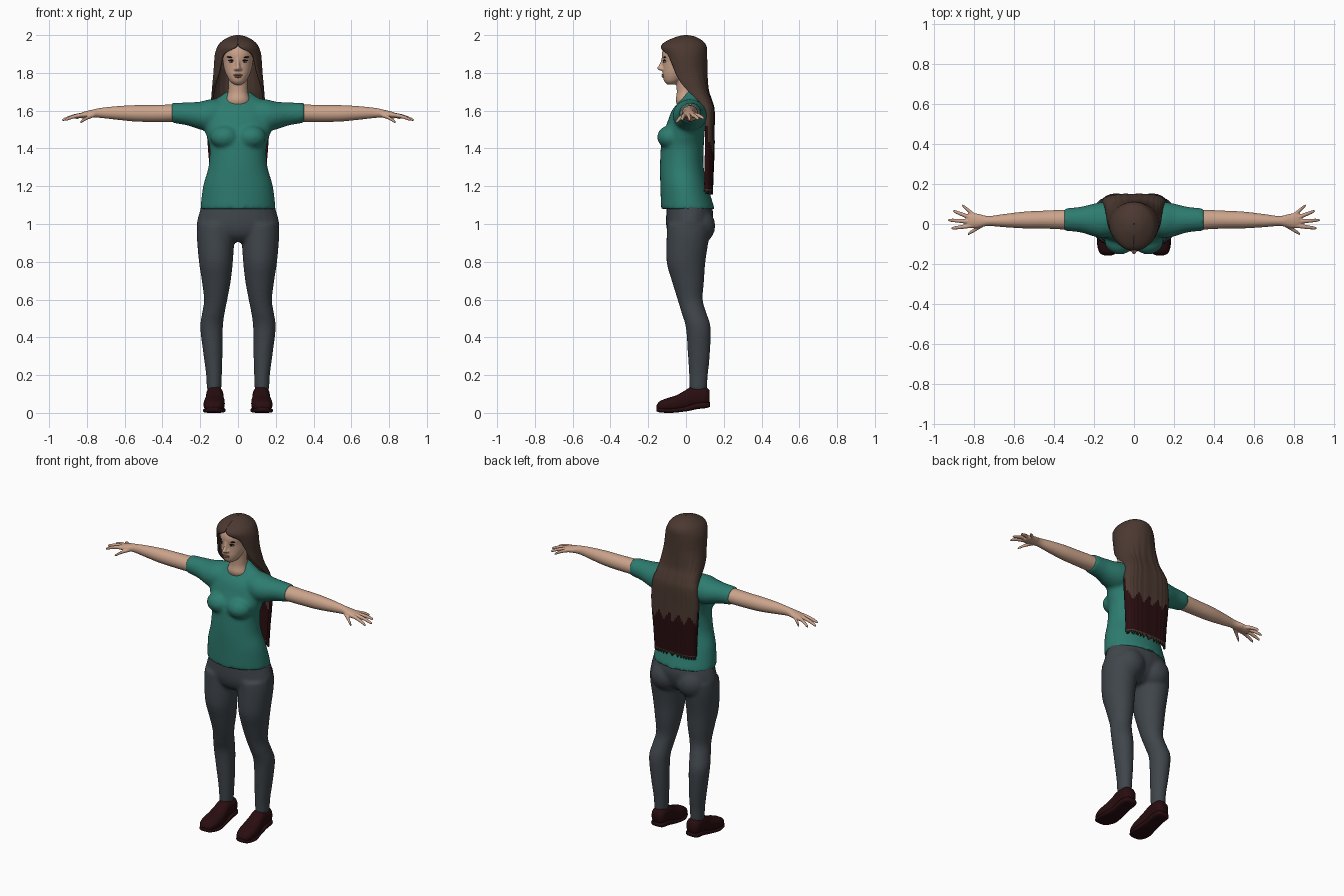
import bpy
import bmesh
from math import sin, cos, pi, radians, copysign
from mathutils import Matrix, Vector

cube = bpy.data.objects.get("Cube")
if cube:
    bpy.data.objects.remove(cube)


def material(name, red, green, blue):
    mat = bpy.data.materials.new(name)
    mat.use_nodes = True
    colour = (red, green, blue, 1)
    mat.diffuse_color = colour
    shader = next(n for n in mat.node_tree.nodes if n.type == 'BSDF_PRINCIPLED')
    shader.inputs["Base Color"].default_value = colour
    shader.inputs["Roughness"].default_value = 0.7
    return mat


SKIN = material("skin", 0.6, 0.37, 0.26)
SHIRT = material("teal cloth", 0.026, 0.2, 0.16)
PANTS = material("slate cloth", 0.05, 0.06, 0.07)
HAIR = material("brown hair", 0.07, 0.04, 0.03)
DARK = material("dark maroon", 0.022, 0.004, 0.005)
BLACK = material("eye black", 0.01, 0.008, 0.008)
WHITE = material("eye white", 0.55, 0.5, 0.47)
LIPS = material("lips", 0.38, 0.17, 0.13)


def smooth_rows(rows, steps=5):
    """Catmull-Rom interpolation between rows of numbers."""
    rows = [Vector(r) for r in rows]
    padded = [rows[0]] + rows + [rows[-1]]
    result = []
    for a, b, c, d in zip(padded, padded[1:], padded[2:], padded[3:]):
        for i in range(steps):
            t = i / steps
            result.append(b + (c - a) * t / 2 + (a * 2 - b * 5 + c * 4 - d) * t * t / 2
                          + (b * 3 - a - c * 3 + d) * t ** 3 / 2)
    return result + [rows[-1]]


def bend(value, power):
    return copysign(abs(value) ** power, value)


def bridge(bm, rings, closed):
    for low, high in zip(rings, rings[1:]):
        count = len(low)
        for i in range(count if closed else count - 1):
            j = (i + 1) % count
            bm.faces.new((low[i], low[j], high[j], high[i]))


def loft(bm, axis, rows, side=1, power=1.0, sides=24):
    """Rows hold: position along axis, two centre values, two radii."""
    rings = []
    for t, a, b, ra, rb in smooth_rows(rows):
        ring = []
        for i in range(sides):
            angle = 2 * pi * i / sides
            u = a + ra * bend(cos(angle), power)
            v = b + rb * bend(sin(angle), power)
            x, y, z = {'x': (t, u, v), 'y': (u, t, v), 'z': (u, v, t)}[axis]
            ring.append(bm.verts.new((x * side, y, z)))
        rings.append(ring)
    bridge(bm, rings, True)
    bm.faces.new(rings[0])
    bm.faces.new(rings[-1])


def blob(bm, centre, radii, tilt=0):
    matrix = (Matrix.Translation(centre) @ Matrix.Rotation(tilt, 4, 'Y')
              @ Matrix.Diagonal((*radii, 1)))
    bmesh.ops.create_uvsphere(bm, u_segments=20, v_segments=12, radius=1, matrix=matrix)


def finish(bm, name, mat, fuse=0, relax=6):
    """Turn the bmesh into an object; fuse welds overlapping volumes."""
    bmesh.ops.recalc_face_normals(bm, faces=bm.faces)
    mesh = bpy.data.meshes.new(name)
    bm.to_mesh(mesh)
    bm.free()
    obj = bpy.data.objects.new(name, mesh)
    bpy.context.scene.collection.objects.link(obj)
    mesh.materials.append(mat)
    mesh.shade_smooth()
    if fuse:
        remesh = obj.modifiers.new("fuse", 'REMESH')
        remesh.mode = 'VOXEL'
        remesh.voxel_size = fuse
        remesh.use_smooth_shade = True
        soften = obj.modifiers.new("soften", 'SMOOTH')
        soften.factor = 0.5
        soften.iterations = relax
    return obj


# Trousers: pelvis, seat and both legs welded together
bm = bmesh.new()
loft(bm, 'z', [(1.12, 0, .015, .185, .115), (1.05, 0, .02, .208, .125), (.99, 0, .015, .218, .12),
               (.94, 0, .01, .18, .1), (.905, 0, .005, .1, .06)])
for s in (1, -1):
    blob(bm, (s * .09, .07, .99), (.095, .085, .095))
    loft(bm, 'z', [(1, .115, .015, .1, .115), (.93, .118, .01, .1, .113), (.8, .117, 0, .09, .103),
                   (.7, .115, .01, .077, .086), (.6, .118, .022, .062, .067),
                   (.53, .13, .042, .06, .066), (.45, .14, .065, .06, .066),
                   (.3, .132, .068, .05, .058), (.2, .127, .066, .042, .05),
                   (.12, .127, .065, .039, .046)], s)
finish(bm, "trousers", PANTS, .01)

# Shirt: torso, bust and sleeves welded together
bm = bmesh.new()
loft(bm, 'z', [(1.08, 0, .01, .2, .142), (1.2, 0, -.01, .185, .126), (1.3, 0, -.022, .157, .116),
               (1.4, 0, -.02, .15, .114), (1.46, 0, -.015, .165, .112), (1.53, 0, 0, .185, .102),
               (1.6, 0, .012, .175, .087), (1.65, 0, .027, .135, .062),
               (1.68, 0, .032, .09, .048), (1.7, 0, .034, .065, .04)], sides=32)
for s in (1, -1):
    blob(bm, (s * .07, -.085, 1.46), (.078, .068, .062))
    loft(bm, 'x', [(.06, .025, 1.58, .08, .08), (.15, .02, 1.575, .09, .085),
                   (.2, .02, 1.574, .083, .074), (.27, .022, 1.583, .064, .061),
                   (.35, .022, 1.588, .057, .053)], s)
finish(bm, "shirt", SHIRT, .01)

# Arms with hands, and shoes, one pair of each
for s, word in ((1, "left"), (-1, "right")):
    bm = bmesh.new()
    loft(bm, 'x', [(.28, .022, 1.59, .05, .044), (.34, .022, 1.587, .05, .046),
                   (.45, .022, 1.585, .045, .045), (.55, .02, 1.586, .042, .043),
                   (.65, .017, 1.588, .033, .035), (.73, .015, 1.588, .025, .026),
                   (.78, .016, 1.583, .035, .02), (.82, .017, 1.576, .038, .017),
                   (.84, .017, 1.572, .028, .01)], s)
    fingers = {"little": (.8, .043, .862, .095, 1.557), "ring": (.815, .03, .908, .066, 1.553),
               "middle": (.82, .012, .932, .02, 1.549), "index": (.815, -.008, .916, -.022, 1.55),
               "thumb": (.755, -.002, .835, -.052, 1.538)}
    for x, y, tip_x, tip_y, tip_z in fingers.values():
        start, end = Vector((x, y, 1.579)), Vector((tip_x, tip_y, tip_z))
        path = [(start.lerp(end, t) + Vector((0, 0, .02 * t * (1 - t))), r)
                for t, r in ((0, .012), (.5, .0105), (.9, .008), (1, .003))]
        loft(bm, 'x', [(*p, r, r) for p, r in path], s, sides=12)
    finish(bm, word + "_arm", SKIN, .004, 3)

    bm = bmesh.new()
    loft(bm, 'y', [(-.155, .13, .03, .02, .012), (-.14, .13, .035, .042, .026),
                   (-.1, .128, .042, .054, .036), (-.05, .125, .05, .055, .044),
                   (0, .123, .068, .048, .054), (.03, .123, .083, .045, .055),
                   (.1, .123, .088, .045, .05), (.125, .123, .083, .03, .035)], s, .8)
    finish(bm, word + "_shoe", DARK)
    bm = bmesh.new()
    loft(bm, 'y', [(-.157, .13, .02, .02, .01), (-.14, .13, .015, .045, .012),
                   (-.08, .126, .012, .06, .012), (0, .122, .022, .05, .014),
                   (.06, .122, .038, .048, .018), (.11, .122, .042, .045, .016),
                   (.127, .122, .045, .03, .012)], s, .6)
    finish(bm, word + "_sole", DARK)

# Head, nose and neck
bm = bmesh.new()
loft(bm, 'z', [(1.738, 0, -.078, .02, .022), (1.755, 0, -.07, .042, .045),
               (1.785, 0, -.054, .06, .069), (1.82, 0, -.035, .073, .088),
               (1.86, 0, -.02, .08, .104), (1.9, 0, -.015, .086, .113),
               (1.94, 0, -.015, .08, .1), (1.97, 0, -.01, .05, .065), (1.98, 0, 0, .01, .01)],
     sides=32)
loft(bm, 'z', [(1.6, 0, .015, .05, .045), (1.65, 0, .002, .064, .056), (1.7, 0, .003, .053, .052),
               (1.78, 0, 0, .052, .055)])
loft(bm, 'z', [(1.885, 0, -.116, .01, .012), (1.85, 0, -.124, .009, .014),
               (1.825, 0, -.133, .013, .02), (1.813, 0, -.127, .015, .014)], sides=12)
for s in (1, -1):
    blob(bm, (s * .012, -.125, 1.82), (.009, .012, .008))
finish(bm, "head", SKIN, .005, 3)

# Facial features
bm = bmesh.new()
blob(bm, (0, -.12, 1.789), (.024, .009, .005))
blob(bm, (0, -.119, 1.78), (.02, .01, .006))
finish(bm, "lips", LIPS)
for s, word in ((1, "left"), (-1, "right")):
    for part, mat, x, y, z, radii, tilt in (
            ("eye", WHITE, .034, -.112, 1.86, (.015, .007, .006), 0),
            ("iris", BLACK, .034, -.116, 1.86, (.006, .006, .006), 0),
            ("lashes", BLACK, .035, -.113, 1.866, (.018, .008, .004), .1),
            ("brow", BLACK, .037, -.113, 1.882, (.022, .007, .004), -.12)):
        bm = bmesh.new()
        blob(bm, (s * x, y, z), radii, s * tilt)
        finish(bm, word + "_" + part, mat)

# Hair: an open shell; each row is height, centre y, two radii, face opening in degrees
bm = bmesh.new()
rings = []
columns = 64
for z, cy, rx, ry, gap in smooth_rows([
        (1.995, 0, .002, .002, 0), (1.985, 0, .045, .05, 0), (1.96, -.008, .085, .098, 0),
        (1.935, -.012, .104, .116, 6), (1.9, -.006, .116, .112, 38), (1.85, 0, .121, .107, 48),
        (1.8, .008, .124, .1, 54), (1.75, .02, .129, .09, 64), (1.7, .042, .133, .074, 76),
        (1.65, .073, .138, .06, 88), (1.6, .097, .148, .048, 90), (1.5, .1, .158, .045, 90),
        (1.4, .1, .153, .045, 90), (1.3, .098, .145, .043, 90), (1.17, .096, .138, .04, 90)], 6):
    power = min(1, max(.65, .65 + (z - 1.65) * 2))
    ring = []
    for i in range(columns + 1):
        angle = radians(gap) + (2 * pi - 2 * radians(gap)) * i / columns
        lock = 1 + .025 * sin(i * 1.3) * min(1, max(0, (1.9 - z) * 4))
        fray = .014 * sin(i * 2.1) if z < 1.18 else 0
        ring.append(bm.verts.new((rx * bend(sin(angle), power),
                                  cy - ry * lock * bend(cos(angle), power), z + fray)))
    rings.append(ring)
bridge(bm, rings, False)
bmesh.ops.remove_doubles(bm, verts=bm.verts, dist=.00005)
hair = finish(bm, "hair", HAIR)
hair.data.materials.append(DARK)
for face in hair.data.polygons:
    x, y, z = face.center
    edge = 1.41 + .025 * sin(x * 90) + (.08 if y < .115 else 0)
    face.material_index = 1 if 1.185 < z < edge else 0
shell = hair.modifiers.new("thickness", 'SOLIDIFY')
shell.thickness = .012
shell.offset = 0
